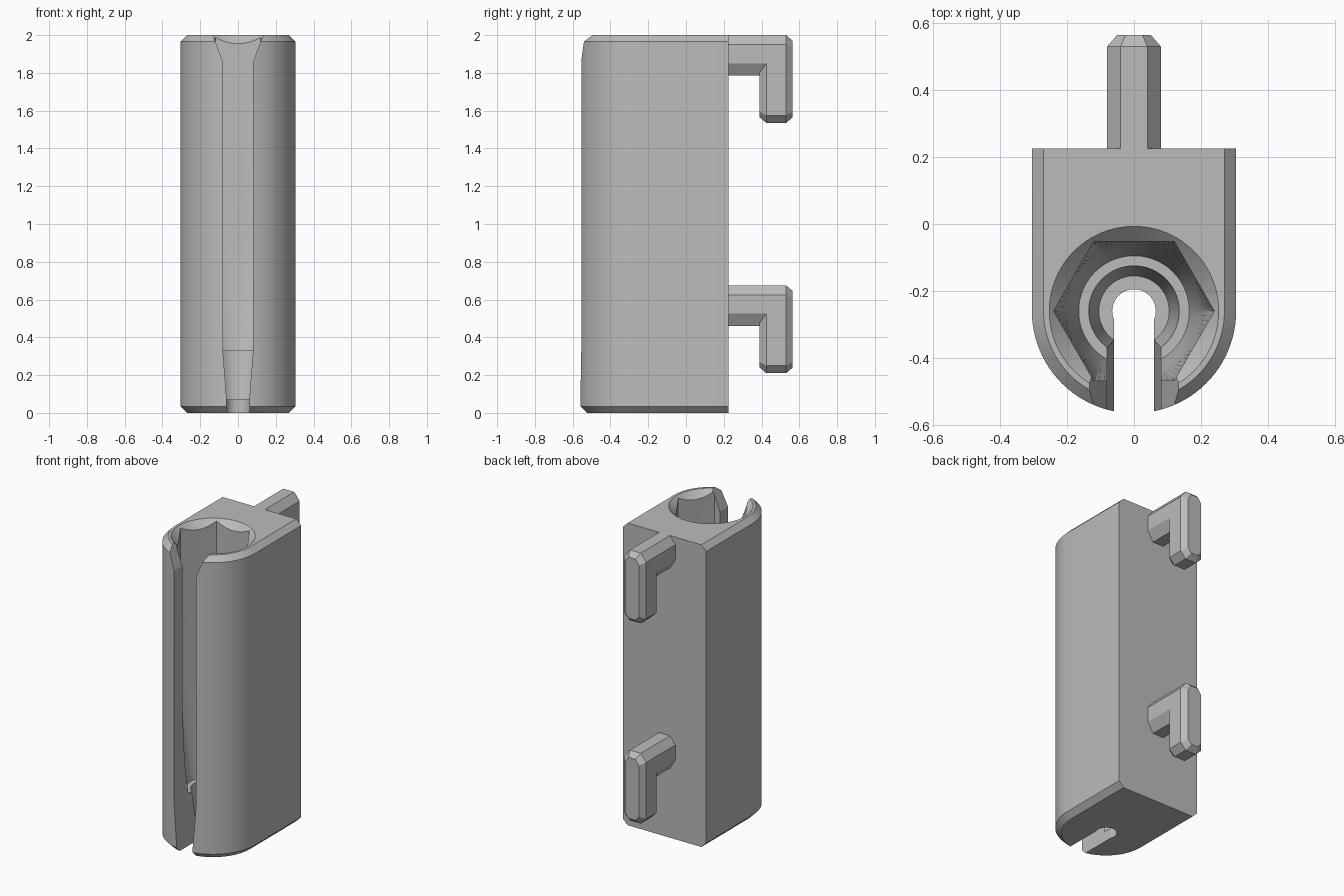
import bpy, bmesh, math

if "Cube" in bpy.data.objects:
    bpy.data.objects.remove(bpy.data.objects["Cube"])

grey = bpy.data.materials.new("light grey")
grey.diffuse_color = (0.5, 0.5, 0.5, 1)
grey.use_nodes = True
grey.node_tree.nodes["Principled BSDF"].inputs["Base Color"].default_value = grey.diffuse_color
CY = -0.26       # centre of the bore and of the rounded front
SEG = 96


def loft(name, rings):
    """Closed solid through rings with equal point counts."""
    bm = bmesh.new()
    loops = [[bm.verts.new(p) for p in ring] for ring in rings]
    n = len(loops[0])
    for a, b in zip(loops, loops[1:]):
        for i in range(n):
            bm.faces.new((a[i], a[(i + 1) % n], b[(i + 1) % n], b[i]))
    bm.faces.new(loops[0][::-1])
    bm.faces.new(loops[-1])
    bmesh.ops.recalc_face_normals(bm, faces=bm.faces)
    mesh = bpy.data.meshes.new(name)
    bm.to_mesh(mesh)
    bm.free()
    mesh.materials.append(grey)
    ob = bpy.data.objects.new(name, mesh)
    bpy.context.collection.objects.link(ob)
    return ob


def combine(ob, tool, operation):
    """Apply a boolean and remove the tool."""
    mod = ob.modifiers.new("cut", 'BOOLEAN')
    mod.object, mod.operation, mod.solver = tool, operation, 'EXACT'
    bpy.context.view_layer.objects.active = ob
    bpy.ops.object.modifier_apply(modifier=mod.name)
    bpy.data.objects.remove(tool)


def shade(ob):
    bpy.ops.object.select_all(action='DESELECT')
    ob.select_set(True)
    bpy.context.view_layer.objects.active = ob
    bpy.ops.object.shade_smooth_by_angle(angle=math.radians(20))


def body_ring(z, r):
    """Flat back, straight sides, half-round front."""
    pts = [(r, 0.225, z), (-r, 0.225, z)]
    for i in range(49):
        a = math.pi + math.pi * i / 48
        pts.append((r * math.cos(a), CY + r * math.sin(a), z))
    return pts


def bore_ring(z, r, hexagon=False):
    pts = []
    for i in range(SEG):
        a = 2 * math.pi * i / SEG
        k = r
        if hexagon:
            k = r * math.cos(math.pi / 6) / math.cos(a % (math.pi / 3) - math.pi / 6)
        pts.append((k * math.cos(a), CY + k * math.sin(a), z))
    return pts


# Body with chamfered top and bottom rims
body = loft("holder_body", [body_ring(0, 0.27), body_ring(0.035, 0.305),
                            body_ring(1.965, 0.305), body_ring(2, 0.27)])

# Stepped bore: drain hole, tapered well, ledge, cone blending into a hexagon
bore = loft("bore_cutter", [
    bore_ring(-0.1, 0.065), bore_ring(0.07, 0.065), bore_ring(0.07, 0.105),
    bore_ring(0.33, 0.135), bore_ring(0.33, 0.165), bore_ring(0.55, 0.2),
    bore_ring(0.95, 0.24, True), bore_ring(2.1, 0.24, True)])
combine(body, bore, 'DIFFERENCE')

# Round countersink at the mouth
sink = loft("countersink_cutter", [bore_ring(1.93, 0.183), bore_ring(2.03, 0.283)])
combine(body, sink, 'DIFFERENCE')

# Front slot, flared at the top and narrowed at the bottom
half = [(0.06, -0.1), (0.06, 0.07), (0.065, 0.14), (0.08, 0.33), (0.08, 1.86), (0.145, 2.03)]
outline = half + [(-x, z) for x, z in reversed(half)]
slot = loft("slot_cutter", [[(x, y, z) for x, z in outline] for y in (-0.8, CY)])
combine(body, slot, 'DIFFERENCE')
shade(body)


def octagon(y, w, bottom, top, corner_b, corner_t, inner=0.04):
    right = [(inner, bottom), (w, bottom + corner_b), (w, top - corner_t), (inner, top)]
    return [(x, y, z) for x, z in right] + [(-x, y, z) for x, z in reversed(right)]


# Two rear hooks: chamfered drop bar joined to a short arm
for label, top in (("upper", 2.0), ("lower", 0.675)):
    low = top - 0.465
    hook = loft(label + "_hook", [
        octagon(0.39, 0.05, low + 0.03, top - 0.03, 0.03, 0.035, 0.025),
        octagon(0.425, 0.08, low, top, 0.04, 0.05),
        octagon(0.53, 0.08, low, top, 0.04, 0.05),
        octagon(0.565, 0.05, low + 0.03, top - 0.03, 0.03, 0.035, 0.025)])
    arm = loft("arm", [octagon(y, 0.08, top - 0.215, top, 0.065, 0.05) for y in (0.22, 0.48)])
    combine(hook, arm, 'UNION')
    shade(hook)
